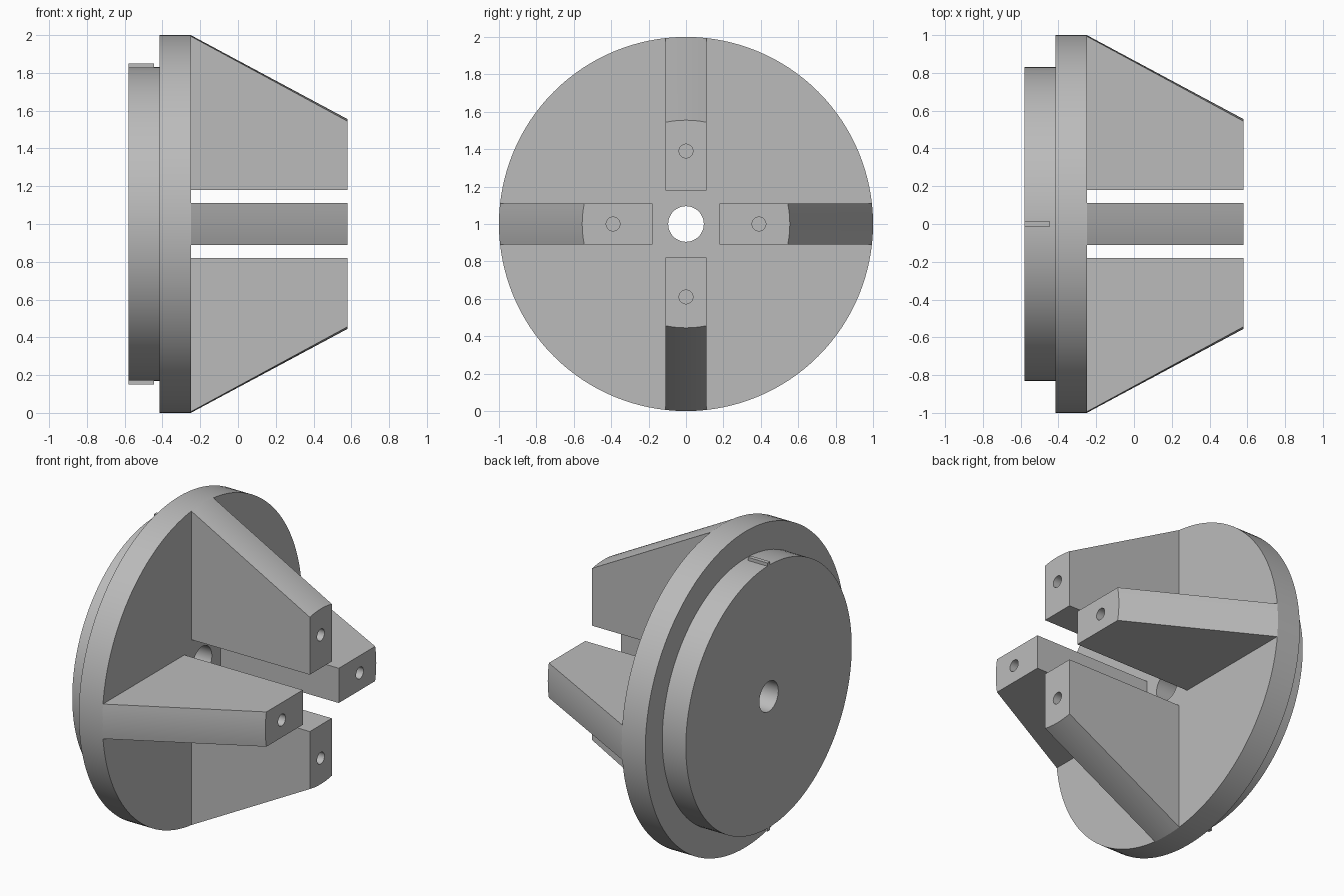
import bpy, bmesh
from math import pi, sin, cos, sqrt, radians

cube = bpy.data.objects.get("Cube")
if cube:
    bpy.data.objects.remove(cube, do_unlink=True)

grey = bpy.data.materials.new("plain grey")
grey.use_nodes = True
colour = (0.5, 0.5, 0.5, 1)
grey.diffuse_color = colour
grey.node_tree.nodes["Principled BSDF"].inputs["Base Color"].default_value = colour


def finish(name, bm, height=1.0, smooth=True):
    """Turn a bmesh into an object standing on the main axis."""
    bmesh.ops.recalc_face_normals(bm, faces=bm.faces)
    mesh = bpy.data.meshes.new(name)
    bm.to_mesh(mesh)
    bm.free()
    mesh.materials.append(grey)
    obj = bpy.data.objects.new(name, mesh)
    obj.location.z = height
    bpy.context.collection.objects.link(obj)
    bpy.ops.object.select_all(action='DESELECT')
    obj.select_set(True)
    bpy.context.view_layer.objects.active = obj
    if smooth:
        bpy.ops.object.shade_smooth_by_angle(angle=radians(30))
    return obj


def lathe(name, profile, sides):
    """Revolve a closed (x, radius) profile about the x axis."""
    bm = bmesh.new()
    rings = [[bm.verts.new((x, r * sin(2 * pi * i / sides), r * cos(2 * pi * i / sides)))
              for i in range(sides)] for x, r in profile]
    for a, b in zip(rings, rings[1:] + rings[:1]):
        for i in range(sides):
            j = (i + 1) % sides
            bm.faces.new((a[i], a[j], b[j], b[i]))
    return finish(name, bm)


# Stepped disc with a central bore
FLANGE_FRONT, TIP = -0.25, 0.58
lathe("flange_disc", [(-0.58, 0.095), (-0.58, 0.83), (-0.415, 0.83),
                      (-0.415, 1), (FLANGE_FRONT, 1), (FLANGE_FRONT, 0.095)], 128)

# One jaw: straight sides, outer face following a cone, screw hole in the tip
HALF, INNER, STEPS = 0.11, 0.18, 8
bm = bmesh.new()
sections = []
for x, radius in ((FLANGE_FRONT - 0.01, 0.999), (FLANGE_FRONT, 1), (TIP, 0.555)):
    across = [HALF * (2 * i / STEPS - 1) for i in range(STEPS + 1)]
    outline = [(y, sqrt(radius ** 2 - y ** 2)) for y in across]
    outline += [(HALF, INNER), (-HALF, INNER)]
    sections.append([bm.verts.new((x, y, z)) for y, z in outline])
for a, b in zip(sections, sections[1:]):
    for i in range(len(a)):
        j = (i + 1) % len(a)
        bm.faces.new((a[i], a[j], b[j], b[i]))
bm.faces.new(sections[0])
bm.faces.new(sections[-1])
jaw = finish("jaw_1", bm, smooth=False)

bpy.ops.mesh.primitive_cylinder_add(vertices=32, radius=0.037, depth=0.6,
                                    location=(TIP, 0, 1.39), rotation=(0, pi / 2, 0))
drill = bpy.context.object
drill.name = "hole_cutter"
drill.hide_render = True
cut = jaw.modifiers.new("screw_hole", 'BOOLEAN')
cut.operation, cut.solver, cut.object = 'DIFFERENCE', 'EXACT', drill
bpy.ops.object.select_all(action='DESELECT')
jaw.select_set(True)
bpy.context.view_layer.objects.active = jaw
bpy.ops.object.modifier_apply(modifier=cut.name)
bpy.data.objects.remove(drill, do_unlink=True)
bpy.ops.object.shade_smooth_by_angle(angle=radians(30))

# Remaining jaws, a quarter turn apart
for k in range(1, 4):
    twin = jaw.copy()
    twin.name = f"jaw_{k + 1}"
    twin.rotation_euler.x = k * pi / 2
    bpy.context.collection.objects.link(twin)

# Small locating keys above and below the rear step
for name, side in (("top_key", 1), ("bottom_key", -1)):
    bpy.ops.mesh.primitive_cube_add(size=1, location=(-0.5125, 0, 1 + side * 0.825))
    key = bpy.context.object
    key.name = name
    key.scale = (0.135, 0.026, 0.05)
    key.data.materials.append(grey)
